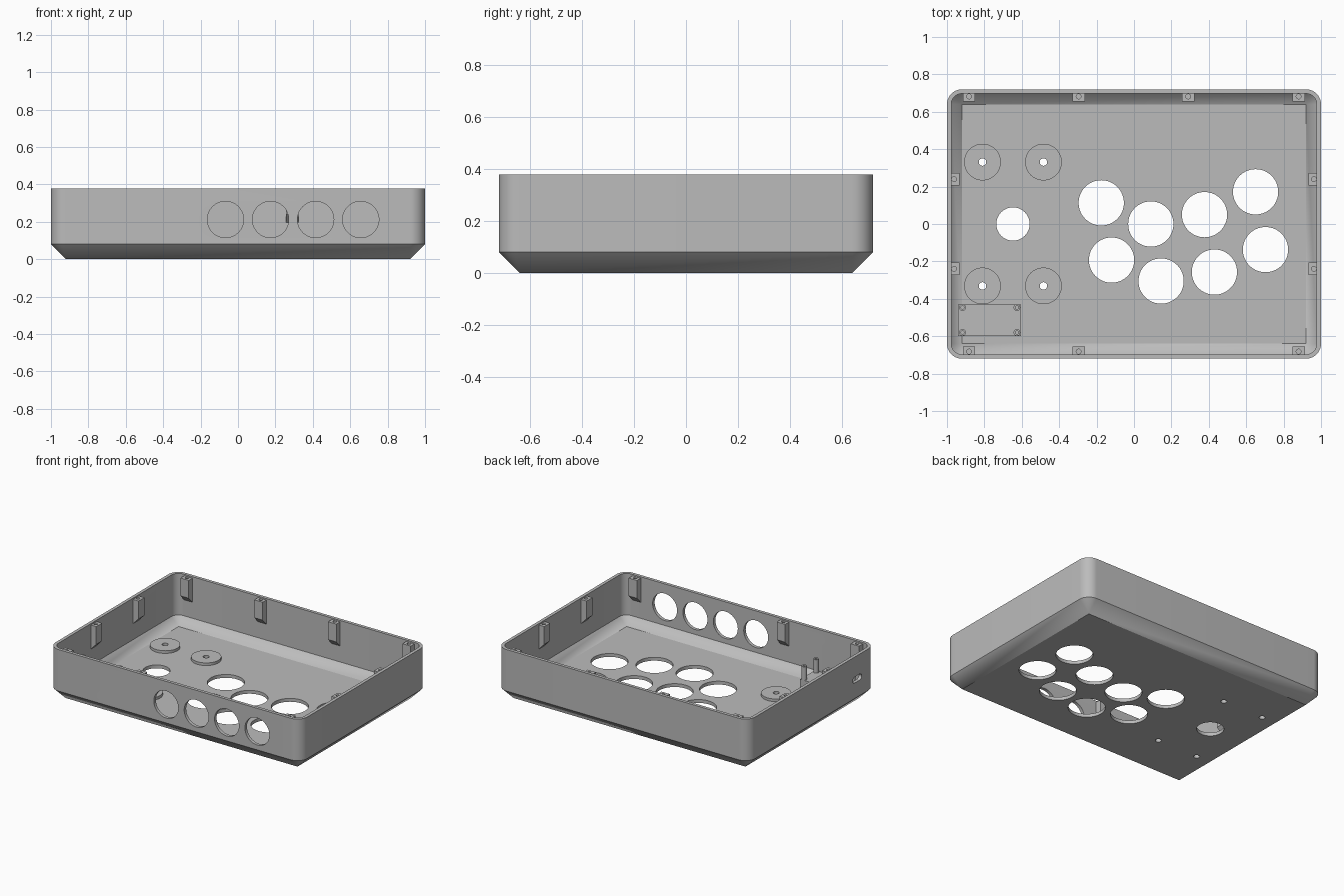
import bpy, bmesh, math
from mathutils import Matrix, Vector

if "Cube" in bpy.data.objects:
    bpy.data.objects.remove(bpy.data.objects["Cube"], do_unlink=True)

grey = bpy.data.materials.new("light_grey")
grey.use_nodes = True
colour = (0.5, 0.5, 0.5, 1)
grey.diffuse_color = colour
grey.node_tree.nodes["Principled BSDF"].inputs["Base Color"].default_value = colour

CORE_X, CORE_Y = 0.92, 0.64        # centres of the rounded corners
OUTER, INNER = 0.08, 0.057         # corner radii of the two wall faces
FLOOR, SHOULDER, RIM = 0.024, 0.08, 0.378


def make(name, bm):
    bmesh.ops.recalc_face_normals(bm, faces=bm.faces)
    mesh = bpy.data.meshes.new(name)
    bm.to_mesh(mesh)
    bm.free()
    mesh.materials.append(grey)
    ob = bpy.data.objects.new(name, mesh)
    bpy.context.collection.objects.link(ob)
    return ob


def cylinder(bm, centre, radius, height, turn=Matrix(), sides=48):
    bmesh.ops.create_cone(bm, cap_ends=True, segments=sides, radius1=radius, radius2=radius,
                          depth=height, matrix=Matrix.Translation(centre) @ turn)


def prism(bm, points, offset):
    face = bm.faces.new([bm.verts.new(p) for p in points])
    new = bmesh.ops.extrude_face_region(bm, geom=[face])["geom"]
    bmesh.ops.translate(bm, vec=offset, verts=[g for g in new if isinstance(g, bmesh.types.BMVert)])


def select(ob):
    bpy.ops.object.select_all(action="DESELECT")
    ob.select_set(True)
    bpy.context.view_layer.objects.active = ob


def cut(ob, cutter):
    mod = ob.modifiers.new("cut", "BOOLEAN")
    mod.operation = "DIFFERENCE"
    mod.solver = "EXACT"
    mod.object = cutter
    select(ob)
    bpy.ops.object.modifier_apply(modifier=mod.name)


def ring(bm, z, radius, steps=12):
    verts = []
    for quarter, (sx, sy) in enumerate([(1, 1), (-1, 1), (-1, -1), (1, -1)]):
        for i in range(steps + 1):
            a = (quarter + i / steps) * math.pi / 2
            verts.append(bm.verts.new((sx * CORE_X + radius * math.cos(a),
                                       sy * CORE_Y + radius * math.sin(a), z)))
    return verts


# Tray shell: outside up, over the rim, and down the inside
bm = bmesh.new()
levels = [(0, 0), (SHOULDER, OUTER), (RIM, OUTER), (RIM, INNER), (SHOULDER, INNER), (FLOOR, 0)]
rings = [ring(bm, z, r) for z, r in levels]
for low, high in zip(rings, rings[1:]):
    for i in range(len(low)):
        j = (i + 1) % len(low)
        bm.faces.new((low[i], low[j], high[j], high[i]))
bm.faces.new(rings[0])
bm.faces.new(rings[-1])
bmesh.ops.remove_doubles(bm, verts=bm.verts, dist=0.0005)
tray = make("tray", bm)

# Floor openings
bm = bmesh.new()
buttons = [(-0.175, 0.113), (0.09, 0), (0.377, 0.05), (0.65, 0.172),
           (-0.12, -0.193), (0.145, -0.305), (0.43, -0.257), (0.703, -0.137)]
for x, y in buttons:
    cylinder(bm, (x, y, 0), 0.121, 0.2, sides=64)
cylinder(bm, (-0.647, 0, 0), 0.089, 0.2, sides=64)
pads = [(x, y, 0) for x in (-0.81, -0.484) for y in (-0.331, 0.331)]
for pad in pads:
    cylinder(bm, pad, 0.02, 0.2, sides=24)
# Front wall openings
for i in range(4):
    cylinder(bm, (-0.067 + 0.241 * i, -0.7, 0.212), 0.097, 0.12,
             Matrix.Rotation(math.pi / 2, 4, "X"), 64)
# Socket slot in the side wall
slot = []
for i in range(24):
    a = 2 * math.pi * (i + 0.5) / 24
    side = 0.028 if math.cos(a) > 0 else -0.028
    slot.append((-1.05, -0.513 + side + 0.022 * math.cos(a), 0.213 + 0.022 * math.sin(a)))
prism(bm, slot, Vector((0.1, 0, 0)))
openings = make("openings_cutter", bm)
cut(tray, openings)

# Raised round pads around the screw holes
bm = bmesh.new()
for x, y, z in pads:
    cylinder(bm, (x, y, 0.03), 0.098, 0.026)
mounting_pads = make("mounting_pads", bm)
cut(mounting_pads, openings)

# Lid screw tabs with sloped undersides
bm, holes = bmesh.new(), bmesh.new()
wall_x, wall_y = CORE_X + INNER, CORE_Y + INNER
tabs = [(x, wall_y, 0) for x in (-0.882, -0.296, 0.29, 0.88)]
tabs += [(x, -wall_y, 180) for x in (-0.882, -0.296, 0.88)]
tabs += [(side * wall_x, y, -90 * side) for side in (-1, 1) for y in (-0.24, 0.24)]
outline = [(0.01, 0.368), (-0.043, 0.368), (-0.043, 0.24), (0, 0.195), (0.01, 0.195)]
for x, y, angle in tabs:
    turn = Matrix.Translation((x, y, 0)) @ Matrix.Rotation(math.radians(angle), 4, "Z")
    points = [turn @ Vector((-0.033, d, z)) for d, z in outline]
    prism(bm, points, turn.to_3x3() @ Vector((0.066, 0, 0)))
    cylinder(holes, turn @ Vector((0, -0.015, 0.37)), 0.013, 0.16, sides=20)
screw_tabs = make("screw_tabs", bm)
screw_holes = make("screw_holes_cutter", holes)
cut(screw_tabs, screw_holes)

# Circuit board base block with four hollow posts
bm = bmesh.new()
left, right, front, back = -0.94, -0.605, -0.6, -0.43
prism(bm, [(left, front, 0.0235), (right, front, 0.0235), (right, back, 0.0235), (left, back, 0.0235)],
      Vector((0, 0, 0.11)))
make("board_base", bm)
bm, holes = bmesh.new(), bmesh.new()
for x in (-0.917, -0.626):
    for y in (-0.58, -0.447):
        cylinder(bm, (x, y, 0.18), 0.018, 0.1, sides=24)
        cylinder(holes, (x, y, 0.23), 0.009, 0.12, sides=16)
board_posts = make("board_posts", bm)
post_holes = make("post_holes_cutter", holes)
cut(board_posts, post_holes)

# Smooth the round walls and remove the helpers
for ob in (tray, mounting_pads, screw_tabs, board_posts):
    select(ob)
    bpy.ops.object.shade_smooth_by_angle(angle=math.radians(30))
for cutter in (openings, screw_holes, post_holes):
    bpy.data.objects.remove(cutter, do_unlink=True)
